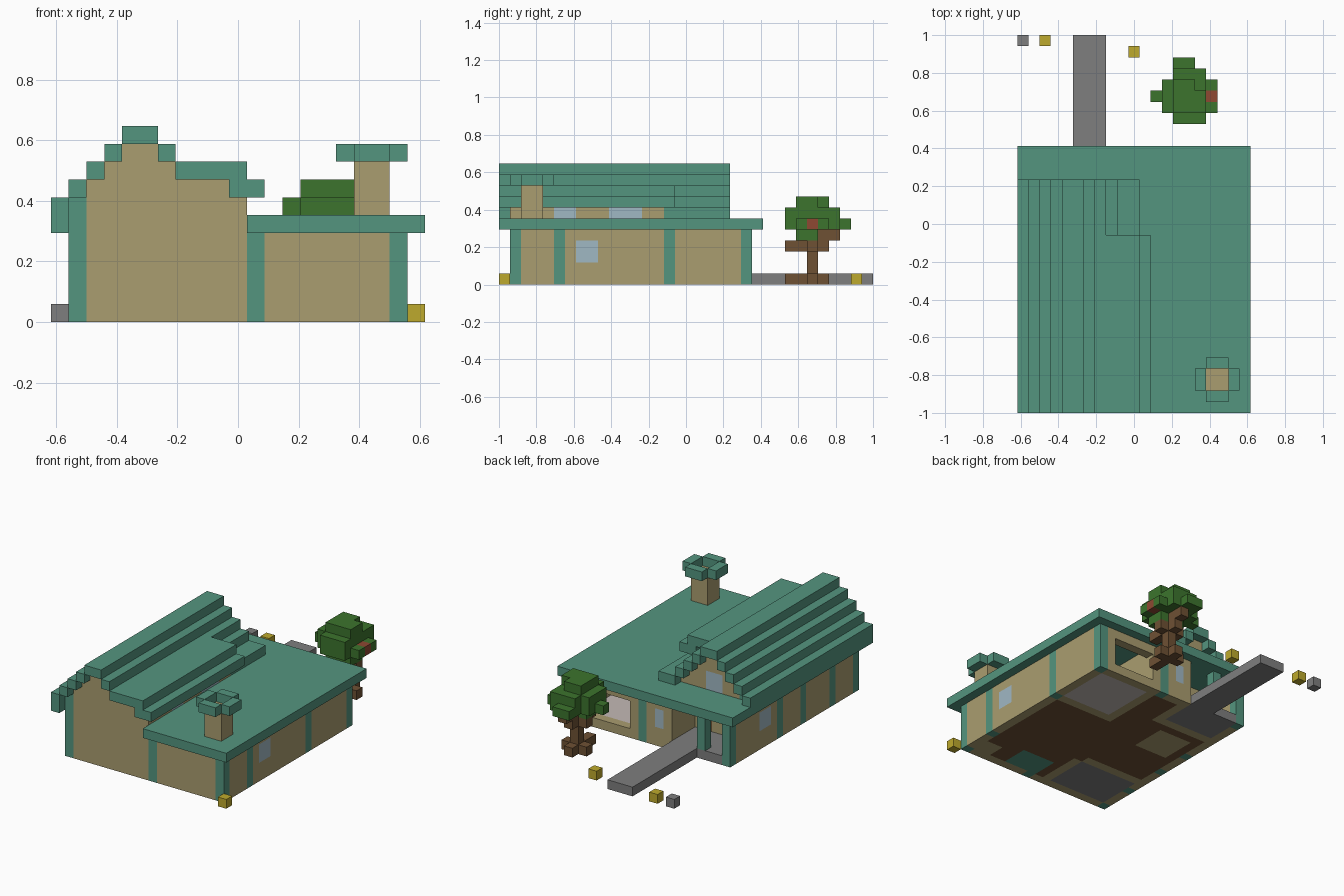
import bpy, bmesh
from mathutils import Vector

cube = bpy.data.objects.get("Cube")
if cube:
    bpy.data.objects.remove(cube)

U = 1 / 17                        # block size
ORIGIN = Vector((10.5, 17, 0))    # grid centre in blocks
COLOURS = {
    "teal": (84, 149, 127), "tan": (170, 157, 112), "grey": (126, 126, 126),
    "white": (196, 186, 182), "glass": (160, 184, 196), "leaf_green": (60, 116, 45),
    "brown": (110, 81, 52), "yellow": (190, 170, 45), "red": (142, 72, 50),
}


def linear(c):
    c /= 255
    return c / 12.92 if c <= 0.04045 else ((c + 0.055) / 1.055) ** 2.4


def material(name, rgb):
    m = bpy.data.materials.new(name)
    m.use_nodes = True
    col = [linear(c) for c in rgb] + [1]
    m.diffuse_color = col
    m.node_tree.nodes["Principled BSDF"].inputs["Base Color"].default_value = col
    return m


mats = {n: material(n, c) for n, c in COLOURS.items()}
grid = {}


def cells(xs, ys, zs):
    """All blocks in inclusive ranges; a single number means one layer."""
    r = [range(a, a + 1) if isinstance(a, int) else range(a[0], a[1] + 1)
         for a in (xs, ys, zs)]
    return [(x, y, z) for x in r[0] for y in r[1] for z in r[2]]


def fill(part, colour, xs, ys, zs):
    for c in cells(xs, ys, zs):
        grid[c] = (part, colour)


def clear(xs, ys, zs):
    for c in cells(xs, ys, zs):
        grid.pop(c, None)


# Floor with room colours
fill("floor", "brown", (1, 19), (1, 22), 0)
fill("floor", "white", (13, 18), (16, 21), 0)
fill("floor", "grey", (2, 8), (2, 6), 0)
fill("floor", "teal", (11, 14), (2, 4), 0)
fill("floor", "tan", (3, 6), (13, 16), 0)

# Flat roof slab
fill("flat_roof", "teal", (0, 20), (1, 23), 5)
fill("flat_roof", "teal", (11, 20), 0, 5)

# Outer walls and partitions
for x in (1, 19):
    fill("walls", "tan", x, (1, 22), (0, 4))
for y in (1, 22):
    fill("walls", "tan", (1, 19), y, (0, 4))
fill("partitions", "tan", (12, 18), 15, (0, 4))
fill("partitions", "tan", 12, (16, 21), (0, 4))
fill("partitions", "tan", (2, 8), 7, (0, 4))
fill("partitions", "tan", 9, (2, 6), (0, 4))

# Recessed porch with post, door and path
clear((2, 7), (19, 22), (0, 4))
fill("porch_walls", "tan", (1, 8), 18, (0, 4))
fill("porch_walls", "tan", 8, (19, 22), (0, 4))
fill("door", "brown", 6, 18, (1, 3))
fill("path", "grey", (2, 7), (19, 22), 0)
fill("path", "grey", (5, 7), (23, 33), 0)
fill("porch_post", "teal", 4, 22, (1, 4))

# Gable roof steps: (x range, height) ; the right side differs front and back
left_steps = [(0, 5), (0, 6), (1, 7), (2, 8), (3, 9), ((4, 5), 10), (6, 9)]
front_steps = [((7, 10), 8), ((10, 11), 7)]
back_steps = [(7, 8), (8, 7), ((9, 10), 6)]
for steps, ys in ((left_steps, (0, 20)), (front_steps, (0, 15)), (back_steps, (16, 20))):
    for xs, z in steps:
        fill("gable_roof", "teal", xs, ys, z)

# Gable end walls below the steps
front_heights = [6, 7, 8, 9, 9, 8, 7, 7, 7, 7]
back_heights = [6, 7, 8, 9, 9, 8, 7, 6, 5, 5]
for x, (f, b) in enumerate(zip(front_heights, back_heights), start=1):
    fill("gable_wall", "tan", x, 1, (5, f))
    fill("gable_wall", "tan", x, 19, (6, b))
fill("gable_wall", "tan", 10, 1, (5, 6))
fill("side_strip", "teal", 1, (1, 19), 6)
fill("clerestory", "tan", 10, (1, 14), 6)
fill("clerestory", "teal", 10, 15, 6)

# Teal timber columns
for x in (1, 11, 19):
    fill("columns", "teal", x, 1, (0, 4))
    fill("columns", "teal", x, 22, (0, 4))
for y in (5, 15):
    fill("columns", "teal", 19, y, (0, 4))
for y in (5, 10, 14):
    fill("columns", "teal", 1, y, (0, 4))
fill("columns", "teal", 1, 1, (5, 6))

# Windows and the open hatch at the back
fill("windows", "glass", 19, (7, 8), (2, 3))
fill("windows", "glass", 1, (16, 17), (2, 3))
fill("windows", "glass", 9, 22, (2, 3))
fill("windows", "glass", (4, 5), 19, (6, 7))
fill("windows", "glass", 10, (5, 6), 6)
fill("windows", "glass", 10, (10, 12), 6)
clear((13, 17), 22, (1, 3))

# Chimney with a cross shaped cap
fill("chimney", "tan", (17, 18), (2, 3), (6, 8))
fill("floor", "tan", (17, 18), (2, 3), 0)
for side in (16, 19):
    fill("chimney_cap", "teal", side, (2, 3), 9)
for side in (1, 4):
    fill("chimney_cap", "teal", (17, 18), side, 9)

# Tree: crown by rows, then trunk, roots, branches and fruit
for y, xs in zip(range(26, 32), [(14, 16), (13, 17), (12, 17), (13, 17), (14, 16), (14, 15)]):
    fill("tree_crown", "leaf_green", xs, y, 5)
fill("tree_crown", "leaf_green", (14, 16), (26, 30), 6)
fill("tree_crown", "leaf_green", 13, (27, 29), 6)
fill("tree_crown", "leaf_green", (14, 16), (27, 28), (4, 4))
fill("tree_crown", "leaf_green", (14, 16), (27, 28), 7)
fill("tree_crown", "leaf_green", (14, 15), 29, 7)
fill("tree_trunk", "brown", 15, 28, (0, 5))
fill("tree_trunk", "brown", 15, (26, 29), 0)
fill("tree_trunk", "brown", (14, 16), 28, 0)
fill("tree_trunk", "brown", 15, (26, 29), 3)
fill("tree_trunk", "brown", (14, 16), 28, 3)
fill("tree_trunk", "brown", 15, (29, 30), 4)
fill("fruit", "red", 17, 28, 5)

# Loose garden blocks
fill("stone", "grey", 0, 33, 0)
for n, (x, y) in enumerate([(2, 33), (10, 32), (20, 0)], start=1):
    fill(f"yellow_flower_{n}", "yellow", x, y, 0)


def build(part):
    """Skin the exposed sides of one part and merge flat areas."""
    names = sorted({c for p, c in grid.values() if p == part})
    bm = bmesh.new()
    for cell, (p, colour) in grid.items():
        if p != part:
            continue
        centre = Vector(cell) + Vector((0.5, 0.5, 0.5)) - ORIGIN
        for axis in range(3):
            for sign in (-1, 1):
                step = Vector((0, 0, 0))
                step[axis] = sign
                if tuple(int(c + s) for c, s in zip(cell, step)) in grid:
                    continue
                a = Vector((0, 0, 0))
                a[(axis + 1) % 3] = 0.5
                b = step.cross(a)
                mid = centre + step / 2
                corners = [mid - a - b, mid + a - b, mid + a + b, mid - a + b]
                face = bm.faces.new([bm.verts.new(v * U) for v in corners])
                face.material_index = names.index(colour)
    bmesh.ops.remove_doubles(bm, verts=bm.verts, dist=U / 100)
    bmesh.ops.dissolve_limit(bm, angle_limit=0.01, verts=bm.verts, edges=bm.edges,
                             delimit={'MATERIAL'})
    mesh = bpy.data.meshes.new(part)
    bm.to_mesh(mesh)
    bm.free()
    for n in names:
        mesh.materials.append(mats[n])
    bpy.context.collection.objects.link(bpy.data.objects.new(part, mesh))


for part in sorted({p for p, _ in grid.values()}):
    build(part)
